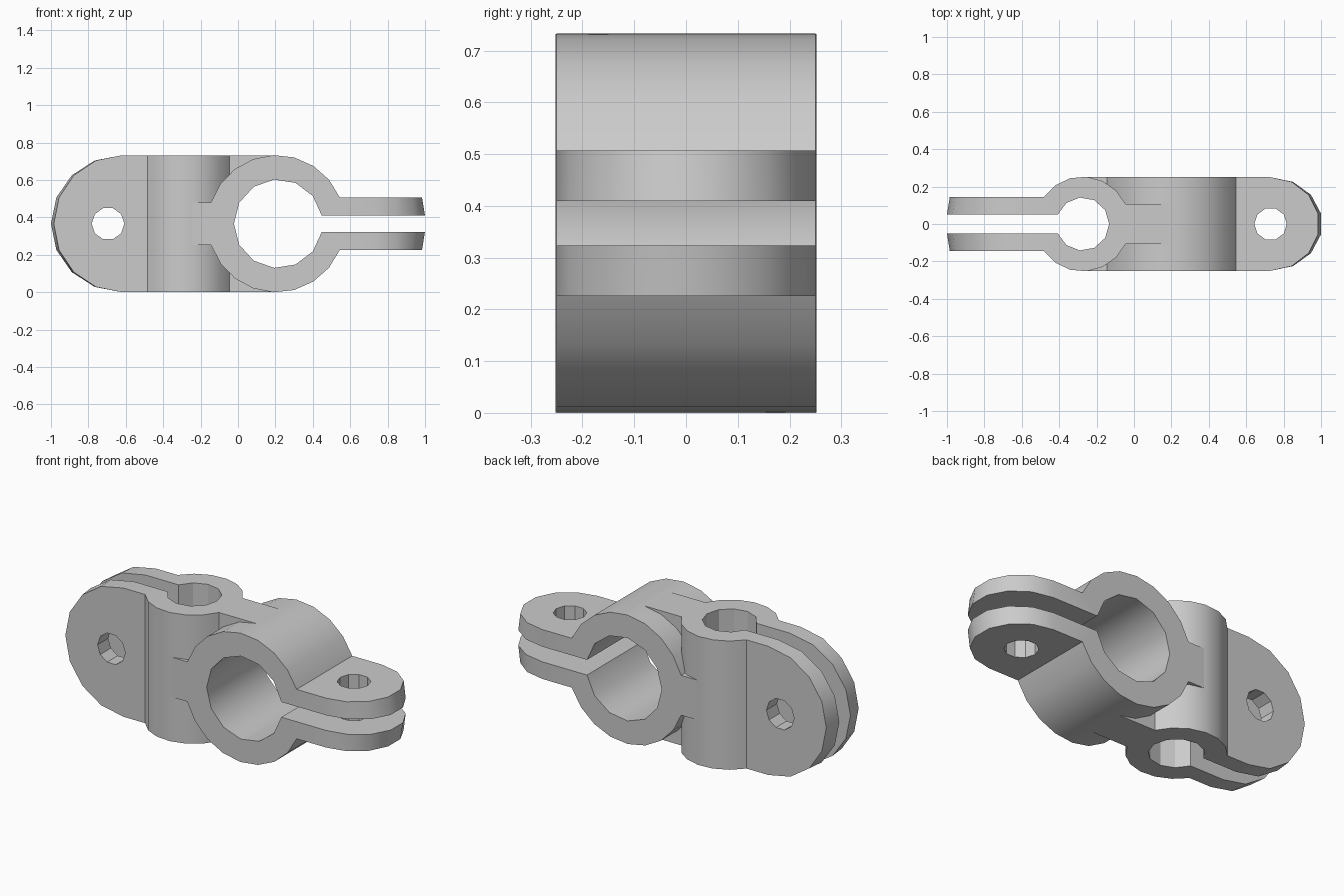
import bpy, bmesh, math

MID = 0.3665  # height of the clamp centre line

old = bpy.data.objects.get("Cube")
if old:
    bpy.data.objects.remove(old, do_unlink=True)

grey = bpy.data.materials.new("plain_grey")
grey.use_nodes = True
grey.diffuse_color = (0.6, 0.6, 0.6, 1)
grey.node_tree.nodes["Principled BSDF"].inputs["Base Color"].default_value = (0.6, 0.6, 0.6, 1)


# Local axes: u runs toward the tabs, v across the slot, w along the bore
def place_large(u, v, w):
    return (u, w, v + MID)


def place_small(u, v, w):
    return (-u, v, w + MID)


def arc(centre, ru, rv, start, end, count):
    step = math.radians(end - start) / (count - 1)
    angles = [math.radians(start) + i * step for i in range(count)]
    return [(centre + ru * math.cos(a), rv * math.sin(a)) for a in angles]


def mirrored(half):
    return half + [(u, -v) for u, v in reversed(half) if v > 1e-4]


def bridge(bm, ring_a, ring_b, place):
    # closed solid between two matching outlines
    a, b = [[bm.verts.new(place(*p)) for p in ring] for ring in (ring_a, ring_b)]
    for i in range(len(a)):
        j = (i + 1) % len(a)
        bm.faces.new((a[i], a[j], b[j], b[i]))
    bm.faces.new(a[::-1])
    bm.faces.new(b)


def finish(bm, name):
    bmesh.ops.recalc_face_normals(bm, faces=bm.faces)
    bmesh.ops.triangulate(bm, faces=bm.faces)
    mesh = bpy.data.meshes.new(name)
    bm.to_mesh(mesh)
    bm.free()
    mesh.materials.append(grey)
    ob = bpy.data.objects.new(name, mesh)
    bpy.context.collection.objects.link(ob)
    return ob


def activate(ob):
    bpy.ops.object.select_all(action="DESELECT")
    bpy.context.view_layer.objects.active = ob
    ob.select_set(True)


def cut(target, ring_a, ring_b, place):
    bm = bmesh.new()
    bridge(bm, ring_a, ring_b, place)
    tool = finish(bm, "cutter")
    mod = target.modifiers.new("cut", "BOOLEAN")
    mod.operation = "DIFFERENCE"
    mod.solver = "EXACT"
    mod.object = tool
    activate(target)
    bpy.ops.object.modifier_apply(modifier=mod.name)
    bpy.data.objects.remove(tool, do_unlink=True)


def clamp(name, place, outer, bore, neck_end, half, tab_centre, reach, taper, tab_points):
    bm = bmesh.new()
    # split ring with its neck
    section = mirrored(outer + [(neck_end, outer[-1][1])]) + mirrored(bore)[::-1]
    bridge(bm, *[[(u, v, w) for u, v in section] for w in (-half, half)], place)
    # two rounded tabs, a little shorter on their outer faces
    for side in (1, -1):
        rings = []
        for u0, v in (bore[0], outer[0]):
            end = arc(tab_centre, reach - taper * v, half, -90, 90, tab_points)
            rings.append([(u, side * v, w) for u, w in [(u0, -half)] + end + [(u0, half)]])
        bridge(bm, *rings, place)
    # weld the tabs on and drop the walls between
    bmesh.ops.remove_doubles(bm, verts=bm.verts, dist=1e-5)
    inner = [f for f in bm.faces if all(len(e.link_faces) > 2 for e in f.edges)]
    bmesh.ops.delete(bm, geom=inner, context="FACES_ONLY")
    return finish(bm, name)


def cut_bolt_hole(body, centre, place):
    circle = arc(centre, 0.087, 0.087, 0, 324, 10)
    cut(body, *[[(u, v, w) for u, w in circle] for v in (-0.3, 0.3)], place)


def cut_passage(body, bore, place):
    # room for the other clamp's bore
    cut(body, *[[(u, v, w) for u, v in mirrored(bore)] for w in (-0.6, 0.6)], place)


def large_bore(radius):
    return arc(0.215, radius, radius, 10.5, 180, 7)


def small_bore(radius):
    return arc(0.275, radius, radius, 20.5, 180, 6)


# Large clamp with a horizontal bore
large = clamp("large_clamp", place_large, arc(0.205, 0.367, 0.367, 22.5, 162, 9),
              large_bore(0.237), -0.25, 0.25, 0.73, 0.284, 0.17, 8)
cut_bolt_hole(large, 0.73, place_large)
cut_passage(large, small_bore(0.146), place_small)

# Small clamp with an upright bore
small = clamp("small_clamp", place_small, arc(0.275, 0.2535, 0.2535, 35, 155, 7),
              small_bore(0.142), -0.19, 0.366, 0.62, 0.388, 0.16, 9)
cut_bolt_hole(small, 0.695, place_small)
cut_passage(small, large_bore(0.242), place_large)

for part in (large, small):
    activate(part)
    bpy.ops.object.shade_smooth_by_angle(angle=math.radians(30))
